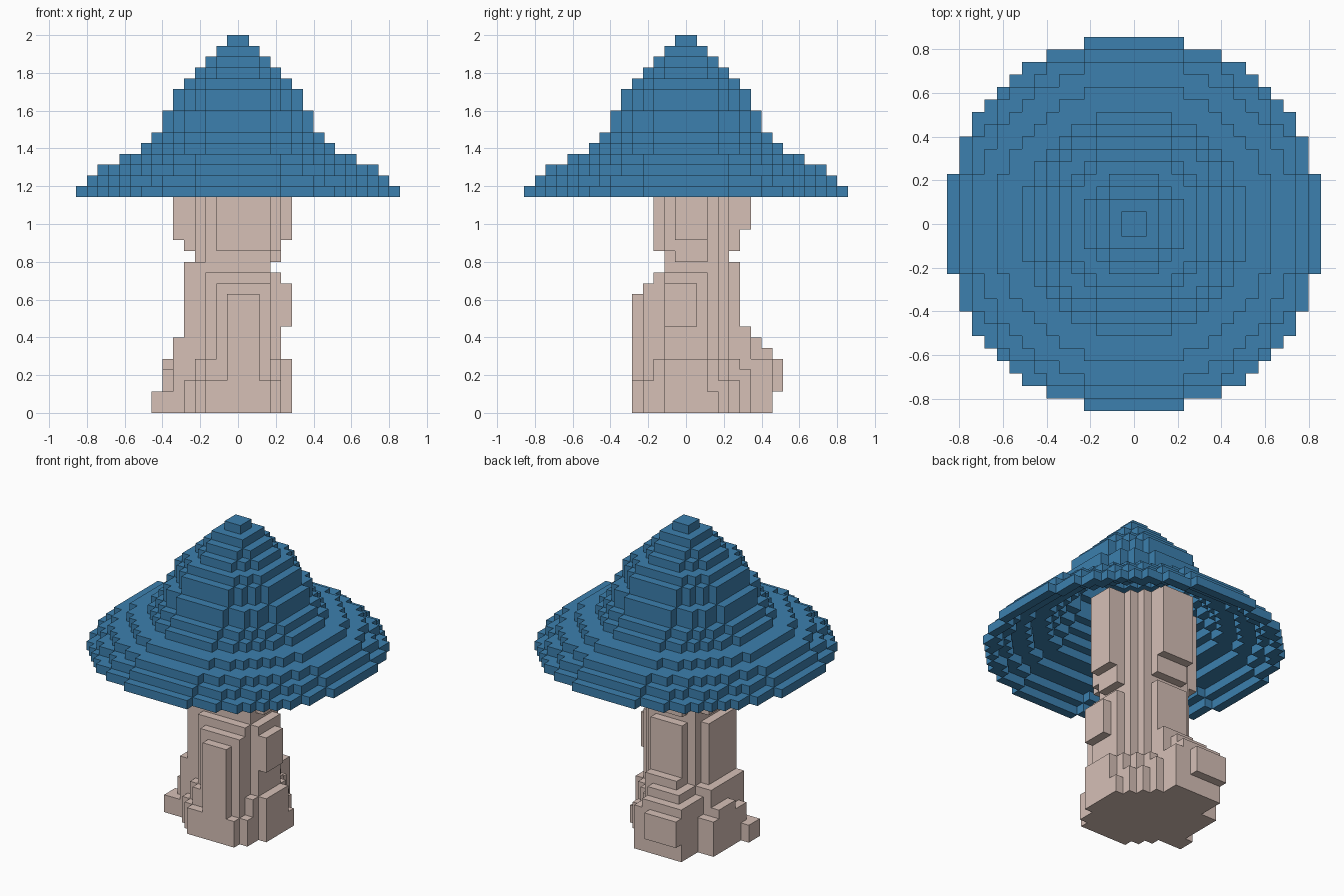
import bpy, bmesh, math

if "Cube" in bpy.data.objects:
    bpy.data.objects.remove(bpy.data.objects["Cube"], do_unlink=True)

U = 2 / 35  # edge length of one block


def material(name, rgb):
    m = bpy.data.materials.new(name)
    m.use_nodes = True
    col = (*rgb, 1)
    m.diffuse_color = col
    bsdf = m.node_tree.nodes["Principled BSDF"]
    bsdf.inputs["Base Color"].default_value = col
    bsdf.inputs["Roughness"].default_value = 0.9
    return m


def block_mesh(name, cells, mat):
    """Skin a set of grid cells with outer faces only, merging flat areas."""
    bm = bmesh.new()
    verts = {}

    def vert(p):
        if p not in verts:
            verts[p] = bm.verts.new([c * U for c in p])
        return verts[p]

    for cell in cells:
        for axis in range(3):
            a, b = (axis + 1) % 3, (axis + 2) % 3
            for side in (0, 1):
                near = list(cell)
                near[axis] += 1 if side else -1
                if tuple(near) in cells:
                    continue
                loop = [(0, 0), (1, 0), (1, 1), (0, 1)]
                if not side:
                    loop.reverse()
                corners = []
                for da, db in loop:
                    p = list(cell)
                    p[axis] += side
                    p[a] += da
                    p[b] += db
                    corners.append(vert(tuple(p)))
                bm.faces.new(corners)
    bmesh.ops.dissolve_limit(bm, angle_limit=math.radians(1),
                             verts=bm.verts[:], edges=bm.edges[:])
    me = bpy.data.meshes.new(name)
    bm.to_mesh(me)
    bm.free()
    me.materials.append(mat)
    ob = bpy.data.objects.new(name, me)
    bpy.context.collection.objects.link(ob)
    return ob


def boxes(items):
    """Cells filled by boxes given as x0, x1, y0, y1, z0, z1."""
    return {(x, y, z) for x0, x1, y0, y1, z0, z1 in items
            for x in range(x0, x1) for y in range(y0, y1) for z in range(z0, z1)}


def rounded(box, s0, s1, d0, d1):
    """A box whose upright corners are cut by limits on y + x and y - x."""
    return {(x, y, z) for x, y, z in boxes([box])
            if x + y >= s0 and x + y + 2 <= s1
            and y - x - 1 >= d0 and y - x + 1 <= d1}


blue = material("cap blue", (0.045, 0.215, 0.425))
tan = material("stem tan", (0.67, 0.525, 0.47))

# Cap: stepped discs, hollowed to a shell one block thick and open below
radii = [15, 14, 13, 11, 9, 8, 7, 7, 6, 6, 5, 4, 3, 2, 1]
solid = {(x, y, 20 + i) for i, r in enumerate(radii)
         for x in range(-r, r) for y in range(-r, r)
         if math.hypot(x + 0.5, y + 0.5) <= r + 0.18}
outward = [(1, 0, 0), (-1, 0, 0), (0, 1, 0), (0, -1, 0), (0, 0, 1)]
cap = {(x, y, z) for x, y, z in solid
       if any((x + i, y + j, z + k) not in solid for i, j, k in outward)}
block_mesh("cap", cap, blue)

# Stem trunk: flared foot, shaft, narrow neck and upper part
trunk = (rounded((-5, 4, -5, 6, 0, 3), -8, 8, -8, 10)
         | rounded((-4, 4, -4, 5, 3, 5), -7, 7, -7, 9)
         | rounded((-4, 4, -4, 5, 5, 12), -6, 6, -6, 8)
         | rounded((-4, 4, -3, 5, 12, 13), -6, 6, -6, 8)
         | rounded((-4, 3, -2, 5, 13, 14), -5, 6, -5, 8)
         | rounded((-4, 4, -2, 4, 14, 15), -5, 6, -5, 8)
         | rounded((-5, 4, -3, 5, 15, 25), -5, 6, -6, 8))
# Raised bark plates on the four sides
plates = [
    (-1, 2, -5, 0, 0, 11), (-2, 3, -4, 0, 0, 12),
    (3, 5, -2, 1, 8, 12), (3, 5, -2, 2, 0, 5), (3, 5, -1, 2, 16, 25),
    (-5, -3, -2, 3, 7, 14), (-6, -4, 0, 3, 16, 25), (-3, 1, 4, 6, 17, 25),
]
# Root swellings at the side and back
roots = [
    (-8, -4, -2, 0, 0, 2), (-7, -4, -1, 5, 0, 4), (-7, -4, 1, 4, 3, 5),
    (-6, -3, -2, 4, 0, 7), (-5, 1, 4, 8, 0, 5), (-5, 0, 4, 8, 0, 6),
    (-5, -1, 8, 9, 2, 5), (-4, 0, 4, 7, 0, 7), (-3, 1, 4, 6, 0, 8),
    (0, 2, 4, 6, 0, 4), (3, 5, -2, 3, 0, 2),
]
block_mesh("stem", trunk | boxes(plates) | boxes(roots), tan)
